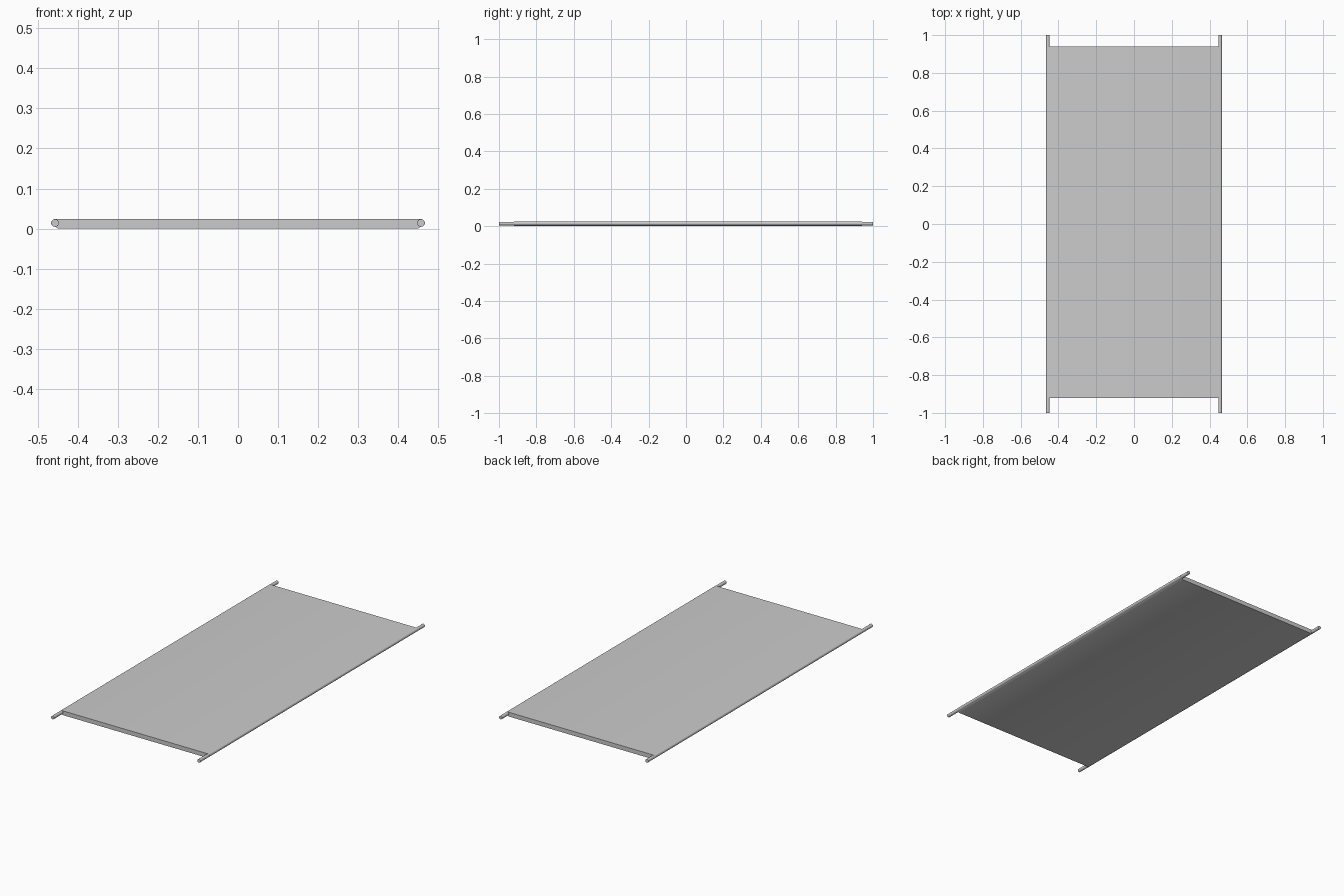
import bpy, bmesh, math

if "Cube" in bpy.data.objects:
    bpy.data.objects.remove(bpy.data.objects["Cube"])

POLE_X, POLE_Z, POLE_R = 0.456, 0.014, 0.0095


def extrude_profile(name, profile, y0, y1):
    """Closed solid from an (x, z) outline swept along y."""
    bm = bmesh.new()
    face = bm.faces.new([bm.verts.new((x, y0, z)) for x, z in profile])
    geom = bmesh.ops.extrude_face_region(bm, geom=[face])["geom"]
    verts = [g for g in geom if isinstance(g, bmesh.types.BMVert)]
    bmesh.ops.translate(bm, verts=verts, vec=(0, y1 - y0, 0))
    bmesh.ops.recalc_face_normals(bm, faces=bm.faces)
    mesh = bpy.data.meshes.new(name)
    bm.to_mesh(mesh)
    bm.free()
    obj = bpy.data.objects.new(name, mesh)
    bpy.context.collection.objects.link(obj)
    bpy.context.view_layer.objects.active = obj
    obj.select_set(True)
    bpy.ops.object.shade_smooth_by_angle(angle=math.radians(40))
    obj.select_set(False)
    return obj


def arc(cx, cz, r, a0, a1, n):
    return [(cx + r * math.cos(math.radians(a0 + (a1 - a0) * i / n)),
             cz + r * math.sin(math.radians(a0 + (a1 - a0) * i / n)))
            for i in range(n + 1)]


# Carrying poles along both sides
for side, sx in (("left", -1), ("right", 1)):
    circle = arc(sx * POLE_X, POLE_Z, POLE_R, 0, 360, 24)[:-1]
    extrude_profile(side + "_pole", circle, -1.0, 1.0)

# Canvas wrapped round the poles, flat underside resting on the ground
wrap = arc(POLE_X, POLE_Z, POLE_R + 0.0005, -30, 90, 8)
half = [(POLE_X - 0.008, 0.0)] + wrap
outline = half + [(-x, z) for x, z in reversed(half)]
extrude_profile("canvas", outline, -0.92, 0.94)
